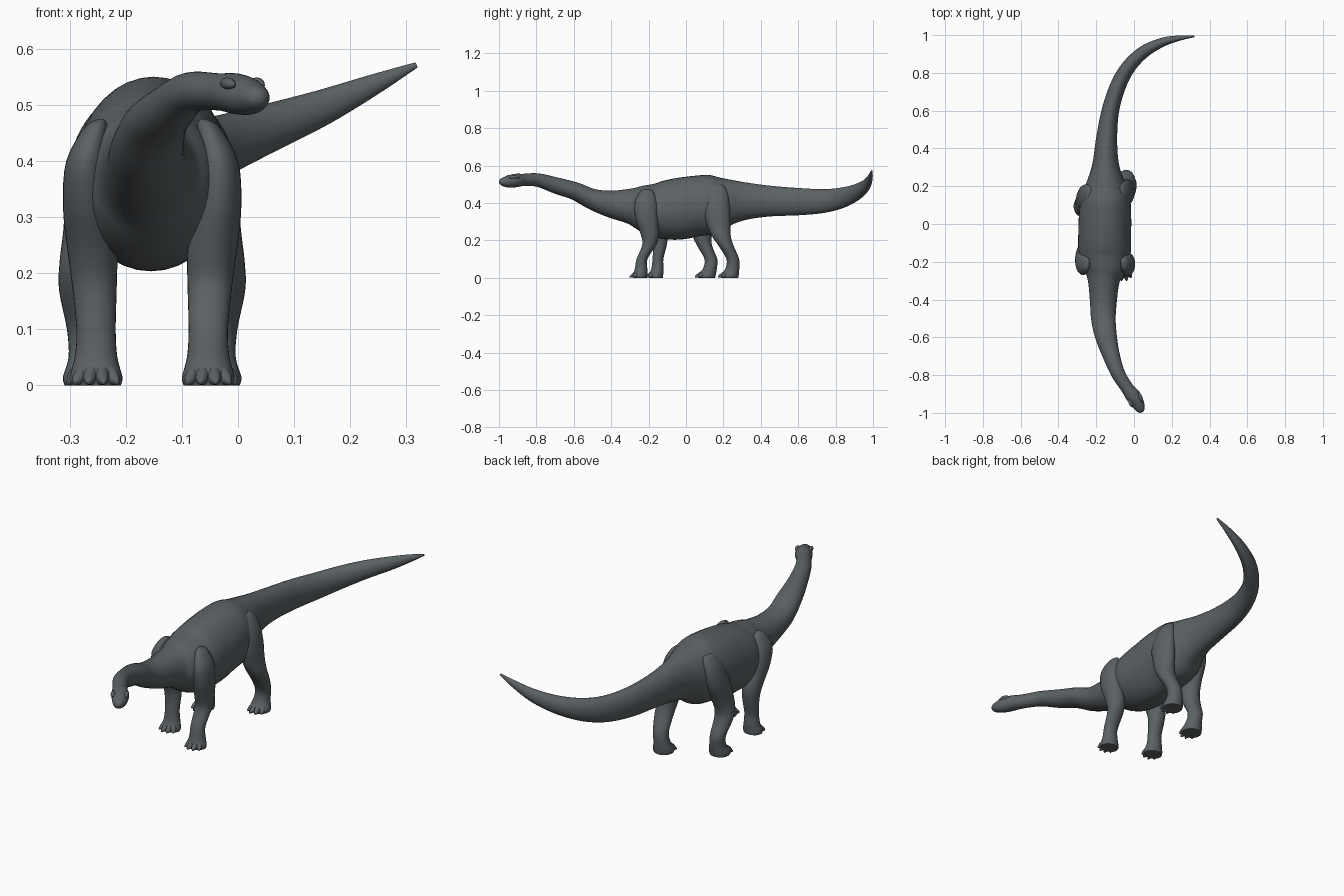
import bpy, bmesh, math
from mathutils import Vector

skin = bpy.data.materials.new("slate_grey_skin")
skin.diffuse_color = (0.105, 0.12, 0.128, 1)
MID = -0.153  # x of the torso's centre line


def spline(rows, steps):
    """Catmull-Rom interpolation through rows of numbers."""
    out = []
    for i in range(len(rows) - 1):
        a, b, c, d = (rows[max(i - 1, 0)], rows[i], rows[i + 1], rows[min(i + 2, len(rows) - 1)])
        for s in range(steps):
            t = s / steps
            out.append([0.5 * (2 * q + (r - p) * t + (2 * p - 5 * q + 4 * r - u) * t * t
                               + (3 * q - p - 3 * r + u) * t ** 3)
                        for p, q, r, u in zip(a, b, c, d)])
    return out + [list(rows[-1])]


def loft(name, rows, steps=4, sides=28, upright=False):
    """Skin elliptical rings (x, y, z, half width, half depth) along a path."""
    pts = spline(rows, steps)
    bm = bmesh.new()
    rings = []
    for i, (x, y, z, w, h) in enumerate(pts):
        if upright:
            side, up = Vector((1, 0, 0)), Vector((0, 1, 0))
        else:
            tan = Vector(pts[min(i + 1, len(pts) - 1)][:3]) - Vector(pts[max(i - 1, 0)][:3])
            side = tan.cross(Vector((0, 0, 1))).normalized()
            up = side.cross(tan).normalized()
        w, h = max(w, 0.001), max(h, 0.001)
        ring = []
        for k in range(sides):
            a = 2 * math.pi * k / sides
            co = Vector((x, y, z)) + side * (w * math.cos(a)) + up * (h * math.sin(a))
            co.z = max(co.z, 0)
            ring.append(bm.verts.new(co))
        rings.append(ring)
    for r0, r1 in zip(rings, rings[1:]):
        for k in range(sides):
            j = (k + 1) % sides
            bm.faces.new((r0[k], r0[j], r1[j], r1[k]))
    bm.faces.new(rings[0])
    bm.faces.new(rings[-1])
    bmesh.ops.recalc_face_normals(bm, faces=bm.faces)
    me = bpy.data.meshes.new(name)
    bm.to_mesh(me)
    bm.free()
    ob = bpy.data.objects.new(name, me)
    bpy.context.collection.objects.link(ob)
    me.materials.append(skin)
    bpy.ops.object.select_all(action='DESELECT')
    ob.select_set(True)
    bpy.context.view_layer.objects.active = ob
    bpy.ops.object.shade_smooth_by_angle(angle=math.radians(50))
    return ob


# Head, neck, torso and tail in one sweep, snout first
loft("body", [
    (.041, -.997, .511, .008, .008), (.036, -.985, .512, .022, .020),
    (.020, -.950, .514, .034, .032), (-.005, -.910, .520, .040, .036),
    (-.035, -.870, .523, .034, .033), (-.085, -.790, .522, .037, .036),
    (-.122, -.690, .492, .046, .044), (-.149, -.590, .462, .058, .048),
    (-.162, -.500, .420, .065, .056), (-.162, -.400, .394, .072, .073),
    (-.160, -.300, .383, .085, .095), (-.155, -.240, .375, .115, .120),
    (-.155, -.150, .362, .138, .150), (-.155, -.050, .367, .140, .164),
    (-.153, .050, .383, .138, .162), (-.150, .150, .393, .128, .157),
    (-.150, .230, .405, .098, .124), (-.150, .320, .410, .070, .100),
    (-.145, .450, .410, .056, .082), (-.125, .600, .407, .046, .073),
    (-.085, .730, .410, .042, .064), (-.030, .830, .427, .038, .055),
    (.050, .910, .457, .033, .044), (.150, .962, .495, .024, .032),
    (.240, .984, .535, .014, .019), (.318, .993, .571, .004, .005)], steps=5, sides=36)

# Brow ridges on either side of the skull
for tag, dx, dy in (("left", -.026, -.014), ("right", .026, .014)):
    cx, cy = .008 + dx, -.932 + dy
    loft(tag + "_brow", [(cx + .012, cy - .025, .534, .002, .002), (cx + .004, cy - .01, .537, .010, .010),
                         (cx - .004, cy + .01, .538, .010, .010), (cx - .012, cy + .03, .536, .002, .002)],
         sides=12)

# Leg profiles: height, offset from the centre line, half width, half depth
FRONT = [(0, .100, .044, .036), (.015, .100, .047, .038), (.05, .100, .038, .033),
         (.10, .100, .035, .029), (.18, .103, .040, .038), (.24, .107, .044, .050),
         (.32, .117, .042, .060), (.40, .117, .036, .060), (.46, .100, .020, .035),
         (.475, .090, .004, .008)]
HIND = [(0, .110, .046, .044), (.015, .110, .049, .047), (.05, .110, .039, .037),
        (.10, .115, .037, .034), (.17, .122, .044, .040), (.22, .120, .045, .050),
        (.28, .113, .045, .062), (.36, .110, .043, .070), (.44, .100, .035, .060),
        (.49, .085, .018, .040), (.50, .080, .004, .010)]

# Each leg takes its own stride: y position per profile ring
LEGS = [
    ("front_right_leg", 1, FRONT, (-.245, -.245, -.24, -.235, -.195, -.195, -.21, -.215, -.21, -.21)),
    ("front_left_leg", -1, FRONT, (-.16, -.16, -.152, -.15, -.14, -.15, -.185, -.21, -.21, -.21)),
    ("hind_right_leg", 1, HIND, (.235, .235, .248, .250, .215, .19, .175, .165, .165, .165, .165)),
    ("hind_left_leg", -1, HIND, (.112, .112, .128, .133, .10, .088, .10, .13, .15, .16, .16)),
]
for name, s, profile, ys in LEGS:
    loft(name, [(MID + s * dx, y, z, rx, ry) for (z, dx, rx, ry), y in zip(profile, ys)], upright=True)
    # Four clawed toes fanned across the front of the foot
    fx, fy, ry = MID + s * profile[0][1], ys[0], profile[0][3]
    for n, deg in enumerate((-48, -16, 16, 48)):
        a = math.radians(deg)
        u, v = math.sin(a), -math.cos(a)
        reach = ry + .022
        loft(f"{name}_toe_{n + 1}", [
            (fx + u * .020, fy + v * .012, .026, .014, .018),
            (fx + u * .038, fy + v * ry * .85, .015, .013, .015),
            (fx + u * .047, fy + v * (reach - .008), .008, .008, .008),
            (fx + u * .053, fy + v * reach, .003, .001, .002)], sides=12)
